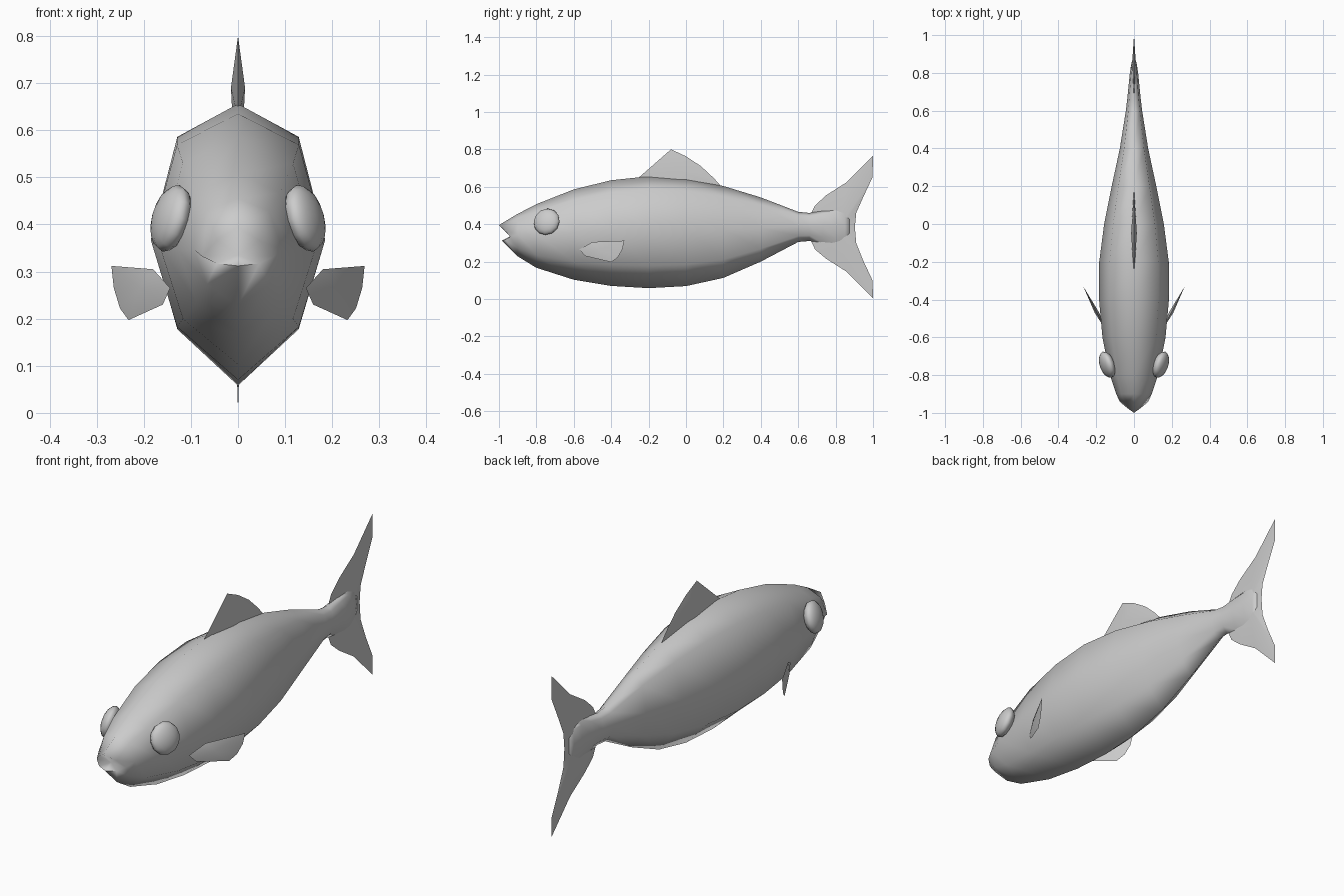
import bpy, math
from mathutils import Vector

if "Cube" in bpy.data.objects:
    bpy.data.objects.remove(bpy.data.objects["Cube"])


def make_mesh(name, verts, faces, angle):
    me = bpy.data.meshes.new(name)
    me.from_pydata(verts, [], faces)
    ob = bpy.data.objects.new(name, me)
    bpy.context.collection.objects.link(ob)
    finish(ob, angle)
    return ob


def finish(ob, angle):
    bpy.ops.object.select_all(action='DESELECT')
    ob.select_set(True)
    bpy.context.view_layer.objects.active = ob
    bpy.ops.object.mode_set(mode='EDIT')
    bpy.ops.mesh.select_all(action='SELECT')
    bpy.ops.mesh.normals_make_consistent(inside=False)
    bpy.ops.object.mode_set(mode='OBJECT')
    bpy.ops.object.shade_smooth_by_angle(angle=math.radians(angle))


def mirror_ring(half):
    # five right-hand points from top to bottom become an eight-sided ring
    return half + [(-x, y, z) for x, y, z in half[3:0:-1]]


# Body: lip ring first, then octagonal sections (y, half width, top, bottom)
rings = [mirror_ring([(0, -1, .395), (.045, -.967, .366), (.076, -.94, .332),
                      (.045, -.967, .317), (0, -.985, .312)])]
sections = [(-.9, .094, .455, .228), (-.8, .127, .507, .167), (-.6, .167, .586, .103),
            (-.4, .185, .635, .07), (-.2, .184, .656, .058), (0, .158, .645, .069),
            (.2, .118, .604, .113), (.4, .075, .543, .2), (.6, .043, .466, .305),
            (.66, .036, .46, .31), (.73, .029, .474, .298), (.8, .022, .484, .287),
            (.85, .014, .476, .295), (.875, .007, .435, .335)]
for y, w, top, bot in sections:
    h = top - bot
    rings.append(mirror_ring([(0, y, top), (.7 * w, y, bot + .883 * h), (w, y, bot + .525 * h),
                              (.7 * w, y, bot + .2 * h), (0, y, bot)]))
verts = [v for ring in rings for v in ring] + [(0, -.94, .335)]
faces = []
for r in range(len(rings) - 1):
    for i in range(8):
        a, b = r * 8 + i, r * 8 + (i + 1) % 8
        faces.append((a, b, b + 8, a + 8))
# mouth hollow and tail end
faces += [(i, (i + 1) % 8, len(verts) - 1) for i in range(8)]
faces.append(tuple(range(8 * (len(rings) - 1), 8 * len(rings))))
make_mesh("body", verts, faces, 100)


def fin(name, outline, centre, half, place=lambda t, y, z: (t, y, z)):
    # thin blade: sharp outline, thickest at the centre
    n = len(outline)
    v = [place(0, y, z) for y, z in outline]
    v += [place(half, *centre), place(-half, *centre)]
    f = []
    for i in range(n):
        j = (i + 1) % n
        f += [(i, j, n), (j, i, n + 1)]
    return make_mesh(name, v, f, 40)


# Dorsal and tail fins
fin("dorsal_fin", [(-.28, .625), (-.08, .8), (0, .763), (.08, .71), (.15, .645),
                   (.19, .6), (-.05, .4)], (-.05, .69), .015)
upper = [(.66, .44), (.69, .5), (.75, .555), (.86, .625), (1, .765), (.997, .65), (.95, .55), (.91, .46)]
lower = [(.903, .385), (.91, .3), (.95, .2), (.997, .1), (1, .005), (.86, .145), (.75, .215), (.69, .265), (.66, .33)]
fin("tail_fin", upper + lower, (.82, .385), .012)

# Pectoral fins and eyes, one on each side
for side, label in ((1, "right"), (-1, "left")):
    fin("pectoral_fin_" + label,
        [(-.57, .265), (-.5, .305), (-.33, .312), (-.34, .265), (-.365, .222), (-.4, .197), (-.54, .23)],
        (-.47, .265), .012,
        lambda t, y, z: (side * (.17 + .52 * (y + .52) + t), y, z))
    bpy.ops.mesh.primitive_uv_sphere_add(segments=12, ring_count=8, radius=1)
    eye = bpy.context.object
    eye.name = "eye_" + label
    eye.scale = (.073, .073, .036)
    eye.location = (side * .142, -.745, .413)
    eye.rotation_euler = Vector((side * .87, -.3, .25)).to_track_quat('Z', 'Y').to_euler()
    finish(eye, 60)
